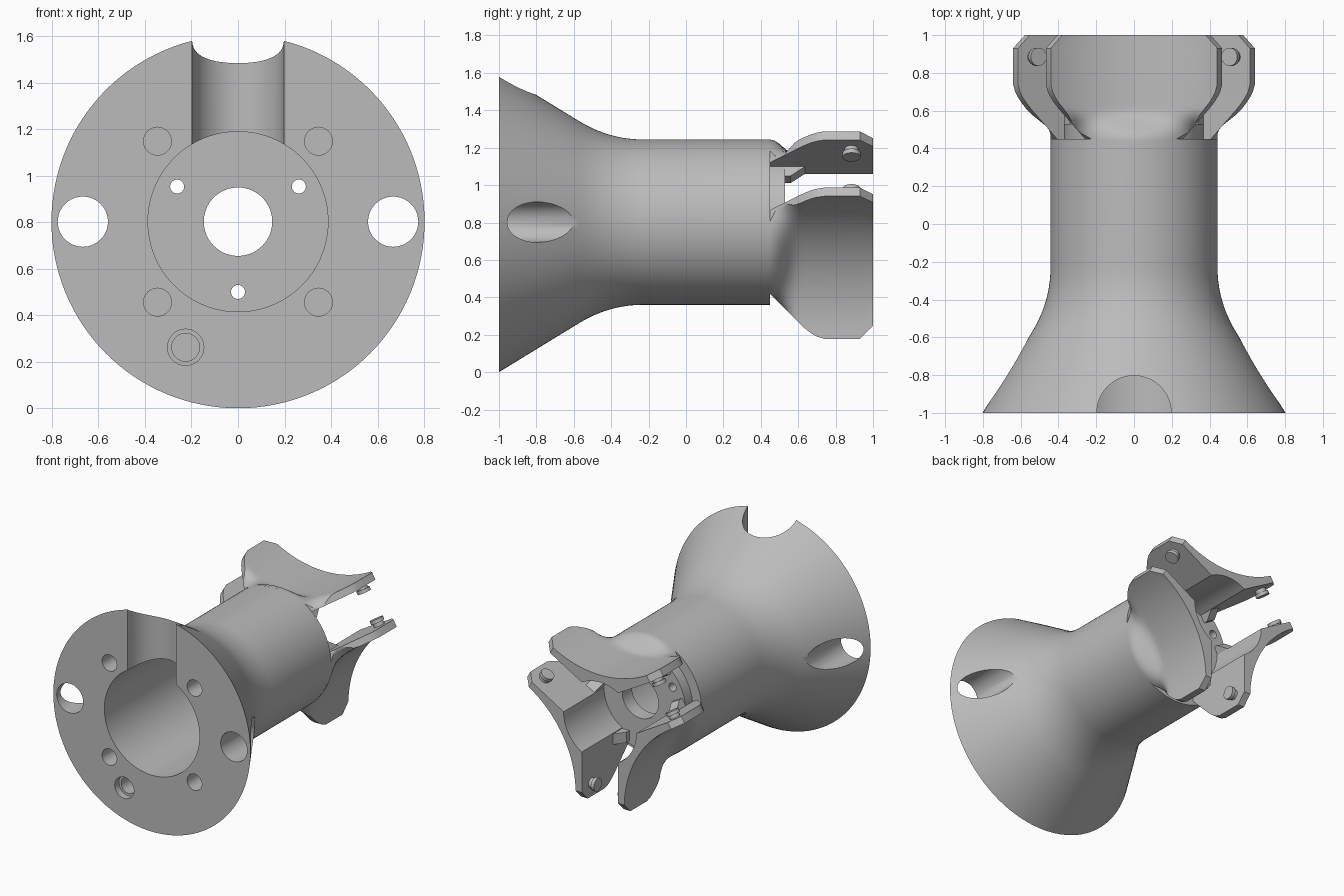
import bpy, bmesh, math
from mathutils import Matrix, Vector

if "Cube" in bpy.data.objects:
    bpy.data.objects.remove(bpy.data.objects["Cube"])

CZ = 0.802                     # height of the main axis (runs along y)
C30, S30 = math.cos(math.pi / 6), 0.5
GAP = 0.147                    # half width of the slots between jaws

grey = bpy.data.materials.new("grey_plastic")
grey.diffuse_color = (0.5, 0.5, 0.5, 1)
grey.use_nodes = True
grey.node_tree.nodes["Principled BSDF"].inputs["Base Color"].default_value = grey.diffuse_color


def finish(bm, name, smooth=True):
    bmesh.ops.recalc_face_normals(bm, faces=bm.faces)
    me = bpy.data.meshes.new(name)
    bm.to_mesh(me)
    bm.free()
    ob = bpy.data.objects.new(name, me)
    bpy.context.collection.objects.link(ob)
    me.materials.append(grey)
    if smooth:
        shade(ob)
    return ob


def shade(ob):
    bpy.ops.object.select_all(action='DESELECT')
    ob.select_set(True)
    bpy.context.view_layer.objects.active = ob
    bpy.ops.object.shade_smooth_by_angle(angle=math.radians(32))


def rod(bm, p, q, r, seg=40):
    """Cylinder between two points given relative to the axis."""
    p, q = Vector(p), Vector(q)
    rot = (q - p).to_track_quat('Z', 'Y').to_matrix().to_4x4()
    mid = (p + q) / 2 + Vector((0, 0, CZ))
    bmesh.ops.create_cone(bm, cap_ends=True, segments=seg, radius1=r, radius2=r,
                          depth=(q - p).length, matrix=Matrix.Translation(mid) @ rot)


def turn(p, k):
    """Rotate a point about the main axis by k thirds of a turn."""
    return Matrix.Rotation(k * math.tau / 3, 3, 'Y') @ Vector(p)


# Flared body with front bore and rear web, as a closed lathe profile (y, r)
p0, p1, p2 = Vector((-.57, .539)), Vector((-.41, .442)), Vector((-.23, .442))
prof = [(-1, .387), (-1, .802)]
prof += [tuple(p0 * (1 - t) ** 2 + p1 * 2 * t * (1 - t) + p2 * t * t)
         for t in [i / 10 for i in range(11)]]
prof += [(.45, .442), (.45, .37), (.53, .37), (.53, .147), (.42, .147), (.42, .387)]
bm = bmesh.new()
N = 128
rings = [[bm.verts.new((r * math.cos(i * math.tau / N), y, CZ + r * math.sin(i * math.tau / N)))
          for i in range(N)] for y, r in prof]
for a, b in zip(rings, rings[1:] + rings[:1]):
    for i in range(N):
        j = (i + 1) % N
        bm.faces.new((a[i], a[j], b[j], b[i]))
body = finish(bm, "flared_body", False)

# Holes and top notch: (start, end, radius)
cuts = [((0, -1, .31), (0, -1, 1.0), .197)]
for s in (-1, 1):
    cuts.append(((s * .667, -1.2, 0), (s * .667, -.2, 0), .108))
    for v in (-1, 1):
        cuts.append(((s * .346, -1.1, v * .346), (s * .346, -.75, v * .346), .06))
cuts.append(((-.225, -1.1, -.54), (-.225, -.95, -.54), .078))
cuts.append(((-.225, -1.05, -.54), (-.225, -.8, -.54), .06))
for k in range(3):
    a, b = turn((0, .3, -.302), k), turn((0, .7, -.302), k)
    cuts.append((a, b, .03))
for p, q, r in cuts:
    bm = bmesh.new()
    rod(bm, p, q, r, 64 if r > .15 else 40)
    cutter = finish(bm, "cutter", False)
    cutter.hide_render = True
    mod = body.modifiers.new("cut", 'BOOLEAN')
    mod.operation, mod.solver, mod.object = 'DIFFERENCE', 'EXACT', cutter
    bpy.context.view_layer.objects.active = body
    bpy.ops.object.modifier_apply(modifier=mod.name)
    bpy.data.objects.remove(cutter, do_unlink=True)
shade(body)


# Jaw outer surface: round at the body, blending to a concave trough
def outer(x, y):
    t = min(max((y - .45) / .15, 0), 1)
    t = t * t * (3 - 2 * t)
    rounded = math.sqrt(max(.442 ** 2 - x * x, .0))
    trough = .35 + .785 - math.sqrt(.785 ** 2 - x * x)
    return rounded * (1 - t) + trough * t


def tip(a, y):
    """Point where the plate's end line meets the outer surface."""
    lo, hi = 0, .2
    for _ in range(30):
        t = (lo + hi) / 2
        x, z = a * C30 - (GAP + t) * S30, a * S30 + (GAP + t) * C30
        lo, hi = (t, hi) if z < outer(x, y) else (lo, t)
    return x


# Jaw outline: (y, reach of the plate along the slot)
REACH = [(.43, .37), (.45, .385), (.475, .41), (.5, .435), (.525, .46), (.55, .485),
         (.58, .515), (.61, .545), (.64, .572), (.67, .595), (.7, .612), (.74, .624),
         (.93, .624), (1, .553)]


def jaw_ring(y, a):
    pts = [(.296 * math.cos(t), .296 * math.sin(t))
           for t in [math.radians(120 - 6 * i) for i in range(11)]]
    px, pz = a * C30 - GAP * S30, a * S30 + GAP * C30
    xt = tip(a, y)
    pts.append((px, pz))
    for i in range(25):
        x = xt * (1 - i / 12)
        pts.append((x, outer(x, y)))
    pts.append((-px, pz))
    return pts


for k, name in enumerate(("top_jaw", "right_jaw", "left_jaw")):
    bm = bmesh.new()
    rings = []
    for y, a in REACH:
        rings.append([bm.verts.new(turn((x, y, z), k) + Vector((0, 0, CZ)))
                      for x, z in jaw_ring(y, a)])
    n = len(rings[0])
    for a, b in zip(rings, rings[1:]):
        for i in range(n):
            j = (i + 1) % n
            bm.faces.new((a[i], a[j], b[j], b[i]))
    bm.faces.new(rings[0])
    bm.faces.new(rings[-1])
    finish(bm, name)

    # Two stepped pegs and two small corner ribs on the slot faces
    pegs, ribs = bmesh.new(), bmesh.new()
    for s in (-1, 1):
        def at(along, off, y):
            return turn((s * (along * C30 - off * S30), y, along * S30 + off * C30), k)
        rod(pegs, at(.527, GAP + .01, .885), at(.527, GAP - .03, .885), .038, 32)
        rod(pegs, at(.527, GAP - .025, .885), at(.527, GAP - .05, .885), .048, 32)
        side = [(.5, .09), (.56, .09), (.64, .15), (.5, .15)]
        ends = [[ribs.verts.new(at(al, off, y) + Vector((0, 0, CZ))) for y, off in side]
                for al in (.262, .34)]
        for i in range(4):
            j = (i + 1) % 4
            ribs.faces.new((ends[0][i], ends[0][j], ends[1][j], ends[1][i]))
        for e in ends:
            ribs.faces.new(e)
    finish(pegs, name + "_pegs")
    finish(ribs, name + "_ribs")
